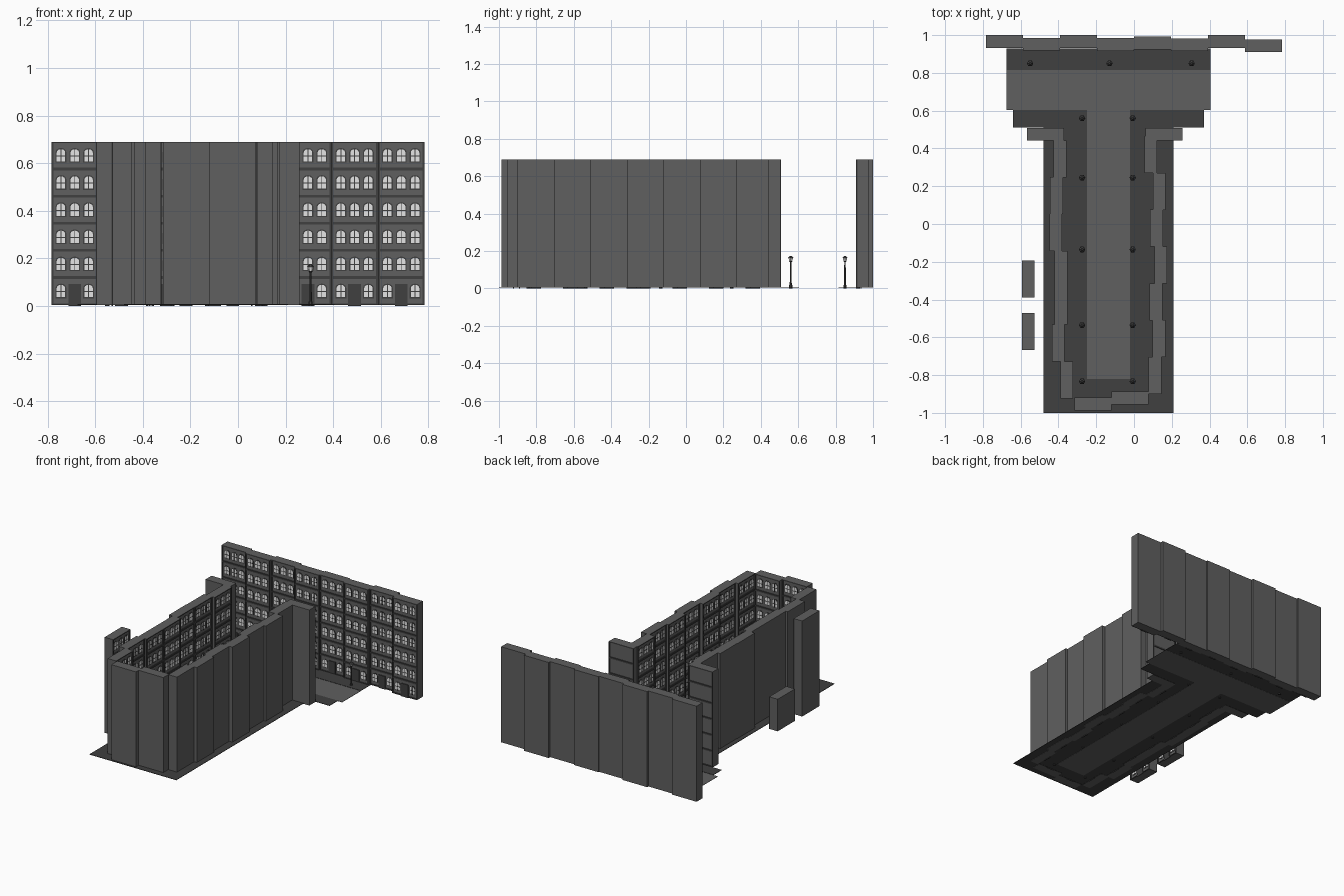
import bpy, bmesh, math
from mathutils import Matrix

if "Cube" in bpy.data.objects:
    bpy.data.objects.remove(bpy.data.objects["Cube"])


def material(name, v):
    m = bpy.data.materials.new(name)
    m.diffuse_color = (v, v, v, 1)
    m.use_nodes = True
    m.node_tree.nodes["Principled BSDF"].inputs["Base Color"].default_value = m.diffuse_color
    return m


MATS = [material("wall_grey", 0.115), material("dark_trim", 0.05), material("pale_glass", 0.78)]
WALL, DARK, PALE = 0, 1, 2


def box(bm, x0, x1, y0, y1, z0, z1, mat):
    m = Matrix.Translation(((x0 + x1) / 2, (y0 + y1) / 2, (z0 + z1) / 2)) @ \
        Matrix.Diagonal((x1 - x0, y1 - y0, z1 - z0, 1))
    verts = bmesh.ops.create_cube(bm, size=1, matrix=m)["verts"]
    for f in {f for v in verts for f in v.link_faces}:
        f.material_index = mat


def cone(bm, r0, r1, z0, z1, sides, mat):
    m = Matrix.Translation((0, 0, (z0 + z1) / 2)) @ Matrix.Rotation(math.pi / sides, 4, 'Z')
    verts = bmesh.ops.create_cone(bm, cap_ends=True, segments=sides, radius1=r0, radius2=r1,
                                  depth=z1 - z0, matrix=m)["verts"]
    for f in {f for v in verts for f in v.link_faces}:
        f.material_index = mat


def arch(bm, cx, z0, w, h, y0, y1, mat):
    """Arched plate facing -y, from y1 (wall) out to y0."""
    r, rise, n = w / 2, w * 0.4, 6
    pts = [(cx - r, z0), (cx + r, z0)]
    pts += [(cx + r * math.cos(math.pi * i / n), z0 + h - rise + rise * math.sin(math.pi * i / n))
            for i in range(n + 1)]
    front = [bm.verts.new((x, y0, z)) for x, z in pts]
    back = [bm.verts.new((x, y1, z)) for x, z in pts]
    faces = [bm.faces.new(front)]
    for i in range(len(pts)):
        j = (i + 1) % len(pts)
        faces.append(bm.faces.new((front[j], front[i], back[i], back[j])))
    for f in faces:
        f.material_index = mat


def to_mesh(bm, name):
    me = bpy.data.meshes.new(name)
    bm.to_mesh(me)
    bm.free()
    for m in MATS:
        me.materials.append(m)
    return me


def place(name, me, x=0, y=0, angle=0):
    ob = bpy.data.objects.new(name, me)
    ob.location = (x, y, 0)
    ob.rotation_euler.z = math.radians(angle)
    bpy.context.collection.objects.link(ob)


W, D, FLOOR = 0.196, 0.068, 0.114


def house_mesh(name, floors, windows=True):
    bm = bmesh.new()
    top, hw = floors * FLOOR + 0.006, W / 2
    yw, yt = -D / 2 + 0.006, -D / 2          # wall face, trim face
    box(bm, -hw, hw, yw, D / 2, 0.004, top, WALL)
    # corner pilasters, floor bands, cornice
    for s in (-1, 1):
        box(bm, min(s * hw, s * (hw - 0.008)), max(s * hw, s * (hw - 0.008)), yt, yw, 0.004, top - 0.003, DARK)
    for i in range(floors + 1):
        z = 0.006 + i * FLOOR
        box(bm, -hw + 0.008, hw - 0.008, yt, yw, max(0.004, z - 0.006), min(z + 0.005, top - 0.003), DARK)
    box(bm, -hw, hw, yt, yw, top - 0.003, top, WALL)
    if windows:
        for i in range(floors):
            for c in (-1, 0, 1):
                x, z = c * 0.058, i * FLOOR + 0.032
                if i == 0 and c == 0:        # street door
                    box(bm, -0.027, 0.027, yt, yw, 0, 0.093, DARK)
                    continue
                arch(bm, x, z, 0.046, 0.062, yw - 0.002, yw, DARK)
                arch(bm, x, z + 0.005, 0.036, 0.052, yw - 0.003, yw, PALE)
                box(bm, x - 0.002, x + 0.002, yw - 0.004, yw, z, z + 0.058, DARK)
                box(bm, x - 0.018, x + 0.018, yw - 0.004, yw, z + 0.026, z + 0.030, DARK)
    return to_mesh(bm, name)


tall = house_mesh("tall_house", 6)
low = house_mesh("low_house", 2)
blank = house_mesh("blank_house", 6, windows=False)

# back row, facing the street (offsets are the front edges in y)
for i, y in enumerate((0.932, 0.918, 0.932, 0.917, 0.925, 0.915, 0.932, 0.91)):
    place("back_house", tall, -0.686 + i * W, y + D / 2)
# left row facing +x (outer edges in x)
for i, x in enumerate((-0.425, -0.445, -0.42, -0.45, -0.415, -0.435, -0.39)):
    if i in (2, 3, 4):
        x = (-0.448, -0.42, -0.42)[i - 2]
    place("left_house", tall, x + D / 2, 0.345 - i * 0.195, 90)
# right row facing -x (inner edges in x)
for i, x in enumerate((0.055, 0.1, 0.085, 0.108, 0.083, 0.098, 0.077)):
    place("right_house", tall, x + D / 2, 0.368 - i * 0.195, -90)
# closed end of the street
place("end_house", tall, -0.218, -0.953, 180)
place("end_house", tall, -0.022, -0.922, 180)
# corner houses on the cross street
place("corner_house", blank, -0.469, 0.475, 180)
place("corner_house", blank, 0.16, 0.475, 180)
# detached houses behind the left row
place("outer_house", tall, -0.56, -0.568, 90)
place("outer_low_house", low, -0.56, -0.29, 90)

# pavement and road
bm = bmesh.new()
for x0, x1, y0, y1 in ((-0.48, -0.25, -1, 0.51), (-0.02, 0.21, -1, 0.51), (-0.25, -0.02, -1, -0.82),
                       (-0.64, -0.25, 0.51, 0.603), (-0.02, 0.37, 0.51, 0.603),
                       (-0.675, 0.405, 0.815, 0.93)):
    box(bm, x0, x1, y0, y1, 0.005, 0.008, DARK)
place("pavement", to_mesh(bm, "pavement"))
bm = bmesh.new()
box(bm, -0.25, -0.02, -0.82, 0.603, 0.004, 0.006, WALL)
box(bm, -0.675, 0.405, 0.603, 0.815, 0.004, 0.006, WALL)
place("road", to_mesh(bm, "road"))

# street lamps
bm = bmesh.new()
cone(bm, 0.010, 0.009, 0.000, 0.018, 8, DARK)
cone(bm, 0.006, 0.004, 0.018, 0.140, 8, DARK)
cone(bm, 0.005, 0.010, 0.140, 0.147, 8, DARK)
cone(bm, 0.009, 0.014, 0.147, 0.163, 6, PALE)
cone(bm, 0.017, 0.005, 0.163, 0.174, 6, DARK)
lamp = to_mesh(bm, "street_lamp")
spots = [(x, 0.85) for x in (-0.55, -0.13, 0.305)]
spots += [(x, y) for x in (-0.275, -0.007) for y in (0.56, 0.245, -0.135, -0.535, -0.833)]
for x, y in spots:
    place("street_lamp", lamp, x, y)
